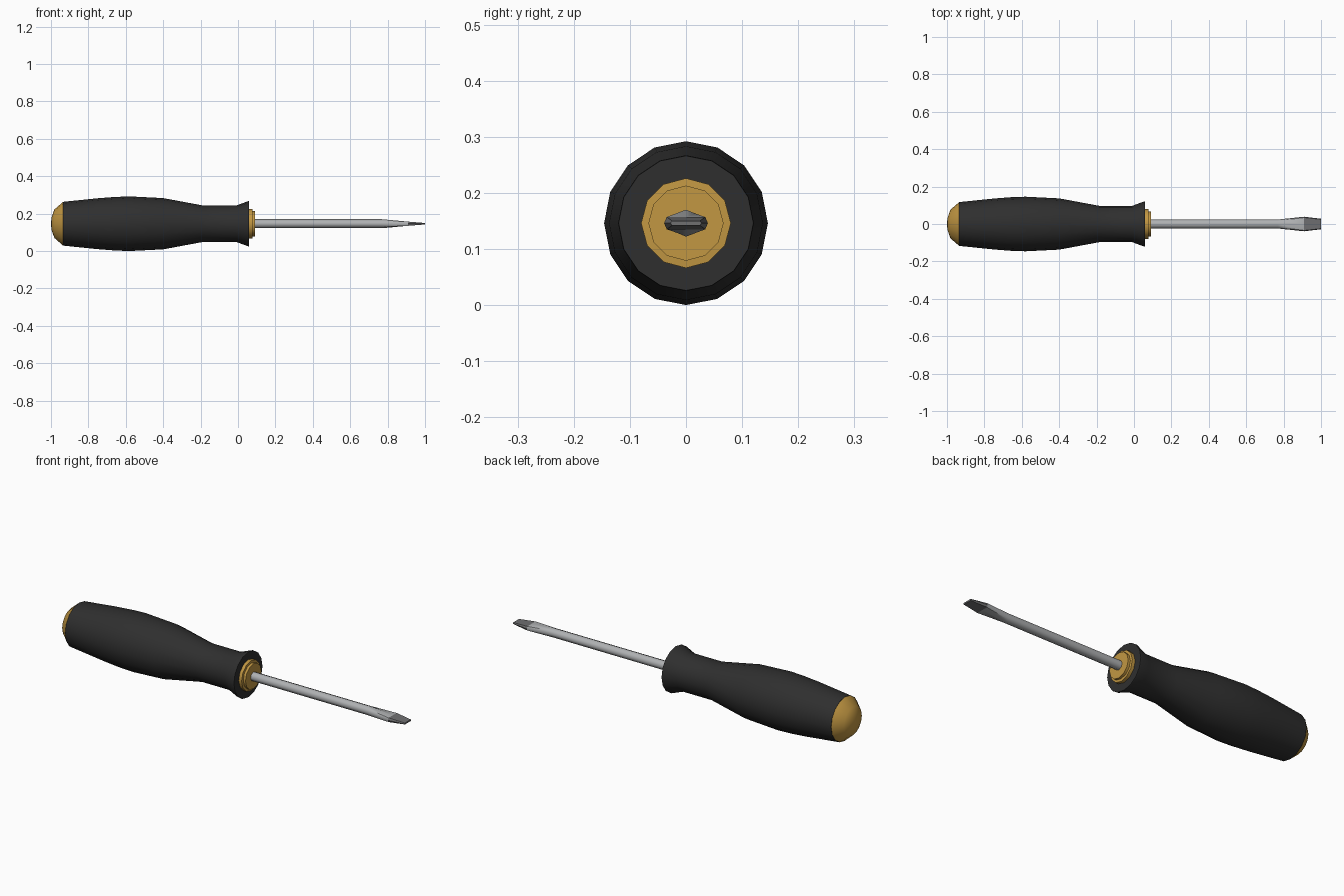
import bpy, bmesh, math

if "Cube" in bpy.data.objects:
    bpy.data.objects.remove(bpy.data.objects["Cube"])

AXIS_Z = 0.146


def material(name, rgb):
    m = bpy.data.materials.new(name)
    m.diffuse_color = (*rgb, 1)
    m.use_nodes = True
    m.node_tree.nodes["Principled BSDF"].inputs["Base Color"].default_value = m.diffuse_color
    return m


def loft(name, rings, mat, smooth=35):
    """Skin a list of (x, [(y, z), ...]) cross-sections and close both ends."""
    bm = bmesh.new()
    loops = [[bm.verts.new((x, y, z + AXIS_Z)) for y, z in pts] for x, pts in rings]
    n = len(loops[0])
    for a, b in zip(loops, loops[1:]):
        for i in range(n):
            j = (i + 1) % n
            bm.faces.new((a[i], a[j], b[j], b[i]))
    bm.faces.new(loops[0])
    bm.faces.new(loops[-1])
    bmesh.ops.recalc_face_normals(bm, faces=bm.faces)
    mesh = bpy.data.meshes.new(name)
    bm.to_mesh(mesh)
    bm.free()
    mesh.materials.append(mat)
    ob = bpy.data.objects.new(name, mesh)
    bpy.context.collection.objects.link(ob)
    bpy.context.view_layer.objects.active = ob
    ob.select_set(True)
    bpy.ops.object.shade_smooth_by_angle(angle=math.radians(smooth))
    ob.select_set(False)
    return ob


def circle(r, n):
    return [(r * math.cos(2 * math.pi * i / n), r * math.sin(2 * math.pi * i / n))
            for i in range(n)]


def turned(name, profile, n, mat, smooth=35):
    return loft(name, [(x, circle(r, n)) for x, r in profile], mat, smooth)


def blade(w, t, k=0.88):
    """Flattened eight-point section matching the shaft's eight sides."""
    return [(w, 0), (w * k, t), (0, t), (-w * k, t),
            (-w, 0), (-w * k, -t), (0, -t), (w * k, -t)]


rubber = material("black rubber", (0.028, 0.028, 0.028))
gold = material("gold plastic", (0.54, 0.31, 0.055))
steel = material("bright steel", (0.43, 0.44, 0.45))
dark = material("dark steel", (0.16, 0.16, 0.165))

# Rubber grip with swollen middle and flared front guard
turned("grip", [(-0.936, 0.117), (-0.75, 0.136), (-0.66, 0.143), (-0.58, 0.146),
                (-0.40, 0.137), (-0.185, 0.097), (-0.01, 0.097),
                (0.055, 0.121), (0.06, 0.120)], 16, rubber, 40)

# Domed end cap
turned("end_cap", [(-0.936, 0.116), (-0.982, 0.076), (-0.996, 0.035), (-1.0, 0.008)],
       16, gold, 50)

# Stepped collar
turned("collar", [(0.05, 0.080), (0.077, 0.080), (0.078, 0.067), (0.091, 0.067)],
       12, gold)

# Shaft flattening into the blade
turned_end = blade(0.039, 0.011)
loft("shaft", [(0.05, circle(0.024, 8)), (0.77, circle(0.024, 8)), (0.91, turned_end)],
     steel, 50)

# Dark blade tip
loft("blade_tip", [(0.91, turned_end), (1.0, blade(0.028, 0.004))], dark, 20)
